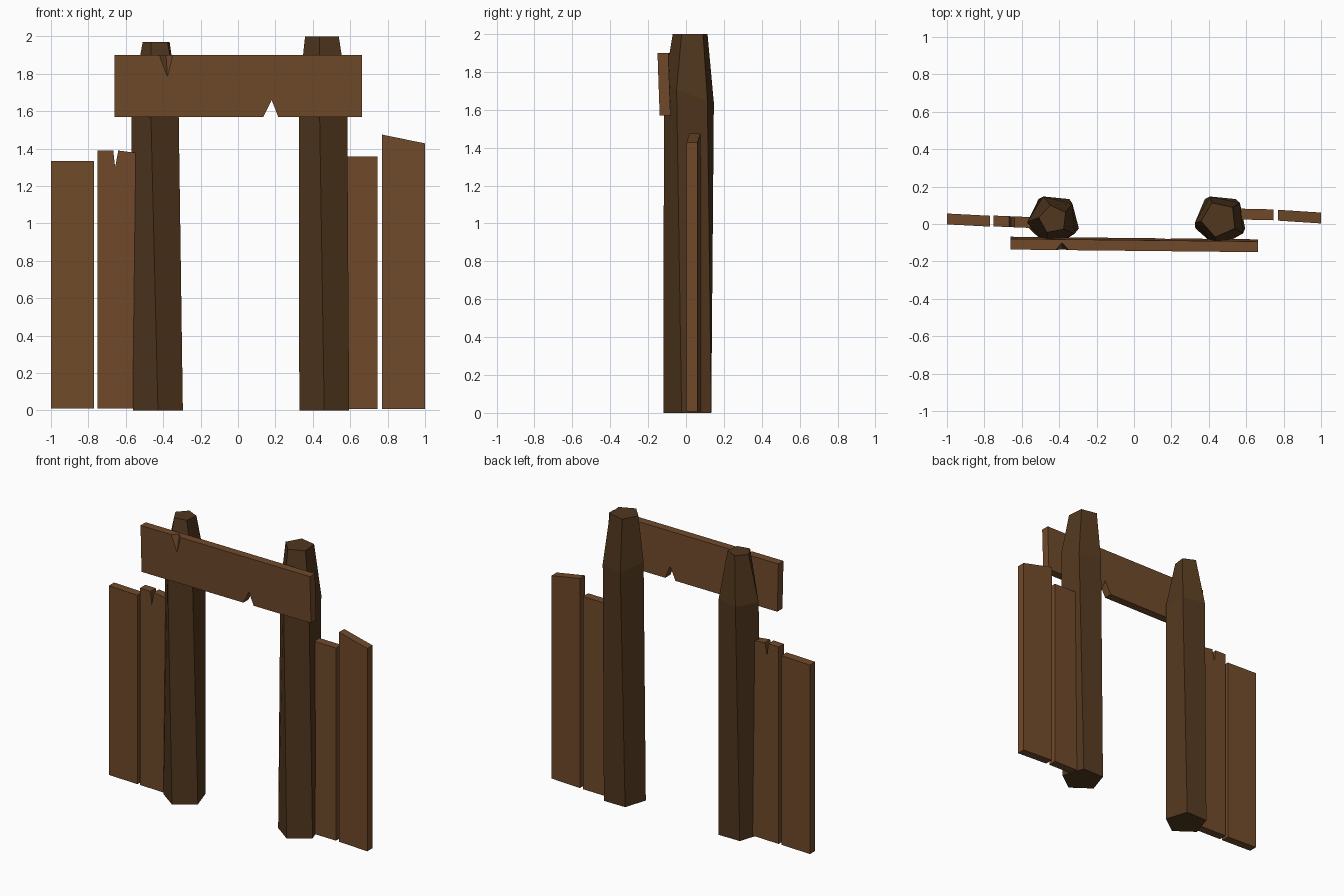
import bpy, bmesh, math
from mathutils import Vector

if "Cube" in bpy.data.objects:
    bpy.data.objects.remove(bpy.data.objects["Cube"])


def material(name, rgb):
    m = bpy.data.materials.new(name)
    m.diffuse_color = (*rgb, 1)
    m.use_nodes = True
    m.node_tree.nodes["Principled BSDF"].inputs["Base Color"].default_value = m.diffuse_color
    return m


POST_WOOD = material("dark_wood", (0.082, 0.038, 0.013))
PLANK_WOOD = material("plank_wood", (0.16, 0.068, 0.023))


def finish(name, bm, mat):
    bmesh.ops.recalc_face_normals(bm, faces=bm.faces)
    mesh = bpy.data.meshes.new(name)
    bm.to_mesh(mesh)
    bm.free()
    mesh.materials.append(mat)
    ob = bpy.data.objects.new(name, mesh)
    bpy.context.collection.objects.link(ob)
    return ob


def post(name, rings):
    """Five-sided log; ring = (x, y, z, radius, twist in degrees, slope of z along y)."""
    bm = bmesh.new()
    loops = []
    for x, y, z, r, twist, slope in rings:
        loop = []
        for i in range(5):
            a = math.radians(-90 + 72 * i + twist)
            dy = r * math.sin(a)
            loop.append(bm.verts.new((x + r * math.cos(a), y + dy, z + slope * dy)))
        loops.append(loop)
    for lo, hi in zip(loops, loops[1:]):
        for i in range(5):
            j = (i + 1) % 5
            bm.faces.new((lo[i], lo[j], hi[j], hi[i]))
    bm.faces.new(loops[0][::-1])
    bm.faces.new(loops[-1])
    return finish(name, bm, POST_WOOD)


def board(name, outline, y_left, y_right, thick, lean=0.0):
    """Extruded x-z outline; front face runs from y_left to y_right, leaning along z."""
    bm = bmesh.new()
    xs = [p[0] for p in outline]
    z0 = min(p[1] for p in outline)
    x0, x1 = min(xs), max(xs)
    front, back = [], []
    for x, z in outline:
        y = y_left + (y_right - y_left) * (x - x0) / (x1 - x0) + lean * (z - z0)
        front.append(bm.verts.new((x, y, z)))
        back.append(bm.verts.new((x, y + thick, z)))
    n = len(outline)
    bm.faces.new(front)
    bm.faces.new(back[::-1])
    for i in range(n):
        j = (i + 1) % n
        bm.faces.new((front[i], front[j], back[j], back[i]))
    return finish(name, bm, PLANK_WOOD)


# Gate posts with tapered tops
post("left_post", [(-0.428, 0.02, 0, 0.14, 0, 0),
                   (-0.434, 0.02, 1.64, 0.137, -14, 0),
                   (-0.433, 0.025, 1.97, 0.077, -25, 0)])
post("right_post", [(0.461, 0.02, 0, 0.14, 0, 0),
                    (0.463, 0.02, 1.68, 0.139, -12, -0.35),
                    (0.455, 0.025, 2.0, 0.097, -12, 0)])

# Side planks
board("left_outer_plank", [(-1, 0.01), (-0.77, 0.01), (-0.77, 1.335), (-1, 1.335)],
      -0.002, -0.014, 0.058)
board("left_inner_plank", [(-0.75, 0.01), (-0.53, 0.01), (-0.53, 1.375), (-0.64, 1.39),
                           (-0.657, 1.30), (-0.667, 1.39), (-0.75, 1.39)],
      -0.013, -0.022, 0.058)
board("right_inner_plank", [(0.53, 0.007), (0.745, 0.007), (0.745, 1.357), (0.53, 1.357)],
      0.025, 0.02, 0.058)
board("right_outer_plank", [(0.77, 0.007), (1, 0.007), (1, 1.428), (0.77, 1.475)],
      0.018, 0.003, 0.058)

# Crossbeam with a notch in its lower edge
beam = board("crossbeam", [(-0.66, 1.57), (0.135, 1.57), (0.18, 1.66), (0.215, 1.57),
                           (0.663, 1.57), (0.663, 1.9), (-0.66, 1.9)],
             -0.125, -0.139, 0.057, lean=-0.035)

# Chip out of the beam's upper front edge: a cone-like wedge cut away
bm = bmesh.new()
apex = Vector((-0.376, -0.14, 1.77))
tip = Vector((-0.385, -0.10, 1.90))
left, right = Vector((-0.42, -0.138, 1.90)), Vector((-0.35, -0.138, 1.90))
centre = (left + right) / 2 + Vector((0, 0, -0.02))
for p in (apex, tip, left, right):
    bm.verts.new(p)
for p in (left, right):
    bm.verts.new(p + Vector(((p.x - centre.x) * 0.6, -0.03, 0.03)))
bm.verts.new(tip + Vector((0, 0.004, 0.03)))
bm.verts.new(apex + Vector((0, -0.03, -0.02)))
bmesh.ops.convex_hull(bm, input=bm.verts)
cutter = finish("chip_cutter", bm, PLANK_WOOD)
cutter.hide_render = True
mod = beam.modifiers.new("chip", 'BOOLEAN')
mod.operation = 'DIFFERENCE'
mod.solver = 'EXACT'
mod.object = cutter
bpy.context.view_layer.objects.active = beam
bpy.ops.object.modifier_apply(modifier=mod.name)
bpy.data.objects.remove(cutter)
